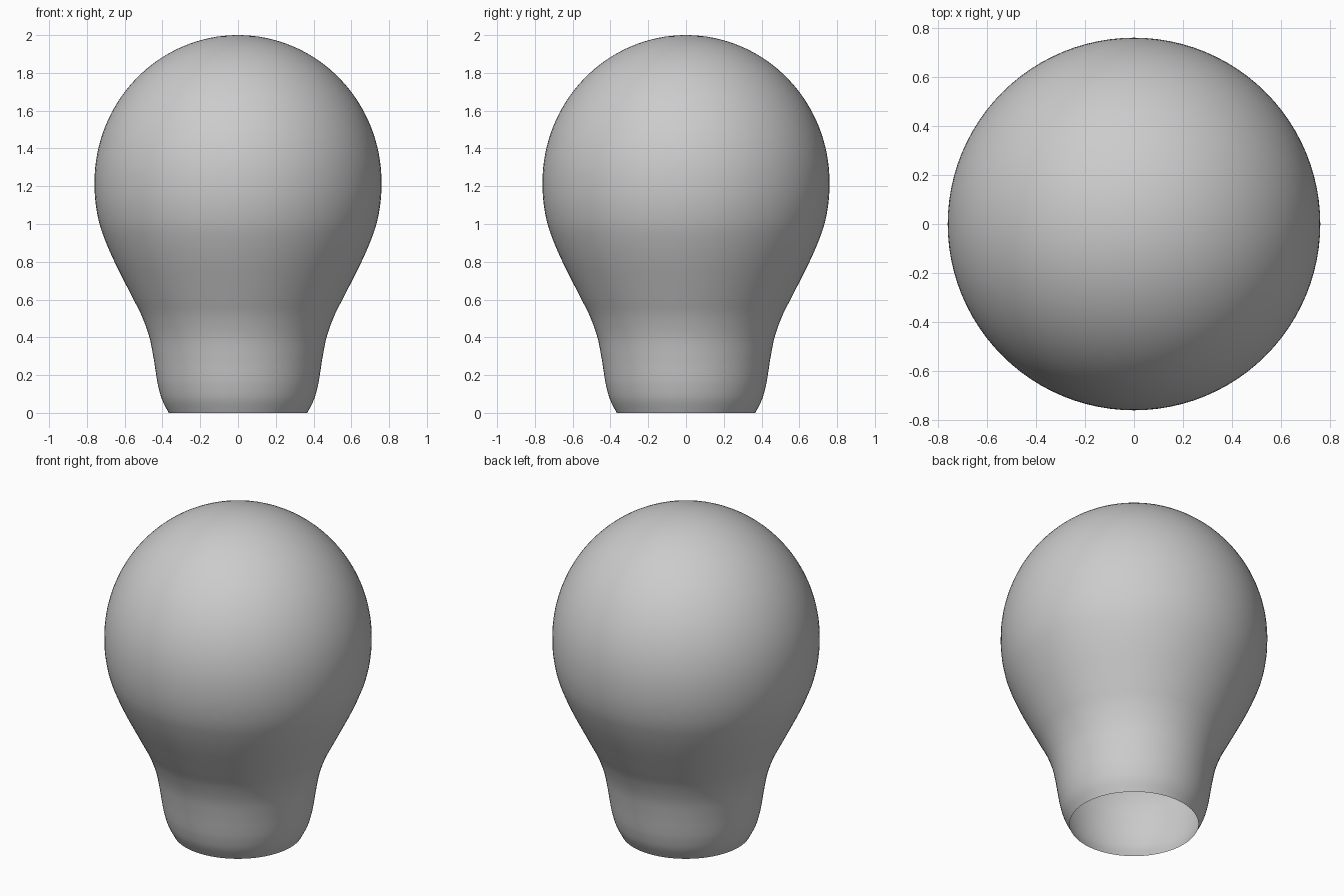
import bpy, bmesh, math

if "Cube" in bpy.data.objects:
    bpy.data.objects.remove(bpy.data.objects["Cube"])

SEG = 96

# neck profile (radius, height), from the open rim up to the widest point
neck = [(0.367, 0.0), (0.402, 0.07), (0.422, 0.14), (0.433, 0.2), (0.447, 0.29),
        (0.469, 0.4), (0.508, 0.51), (0.553, 0.6), (0.604, 0.7), (0.654, 0.8),
        (0.698, 0.9), (0.733, 1.0), (0.754, 1.11), (0.76, 1.22)]


def smooth_path(pts, steps=4):
    """Catmull-Rom interpolation through the points."""
    ext = [tuple(2 * a - b for a, b in zip(pts[0], pts[1]))] + pts + [(0.754, 1.33)]
    out = []
    for p0, p1, p2, p3 in zip(ext, ext[1:], ext[2:], ext[3:]):
        for s in range(steps):
            t = s / steps
            out.append(tuple(0.5 * (2 * b + (c - a) * t + (2 * a - 5 * b + 4 * c - d) * t ** 2
                                    + (3 * b - a - 3 * c + d) * t ** 3)
                             for a, b, c, d in zip(p0, p1, p2, p3)))
    return out


# domed crown continues the neck as a near-circular arc
profile = smooth_path(neck)
for i in range(32):
    a = math.pi / 2 * i / 32
    profile.append((0.76 * math.cos(a), 1.22 + 0.78 * math.sin(a)))

# revolve into a thin shell, open at the bottom
bm = bmesh.new()
rings = []
for r, z in profile:
    rings.append([bm.verts.new((r * math.cos(2 * math.pi * k / SEG),
                                r * math.sin(2 * math.pi * k / SEG), z)) for k in range(SEG)])
for lo, hi in zip(rings, rings[1:]):
    for k in range(SEG):
        n = (k + 1) % SEG
        bm.faces.new((lo[k], lo[n], hi[n], hi[k]))
tip = bm.verts.new((0, 0, 2))
for k in range(SEG):
    bm.faces.new((rings[-1][k], rings[-1][(k + 1) % SEG], tip))
for f in bm.faces:
    f.smooth = True

mesh = bpy.data.meshes.new("bulb_glass")
bm.to_mesh(mesh)
bm.free()
bpy.context.collection.objects.link(bpy.data.objects.new("bulb_glass", mesh))
